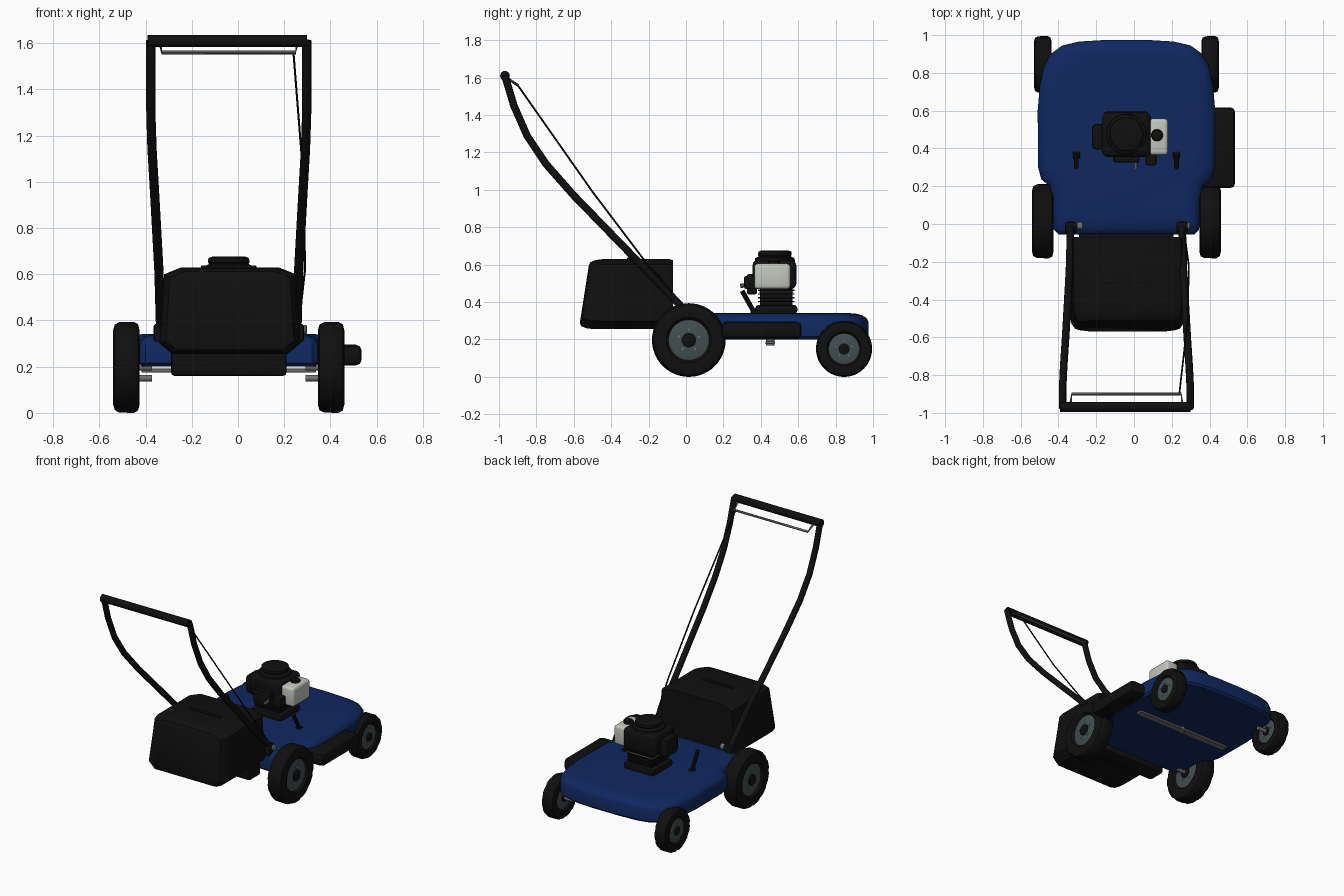
import bpy, bmesh, math
from mathutils import Vector, Matrix

if "Cube" in bpy.data.objects:
    bpy.data.objects.remove(bpy.data.objects["Cube"])

C = -0.04  # centre line of the mower in x


def mat(name, rgb):
    m = bpy.data.materials.new(name)
    m.diffuse_color = (*rgb, 1)
    m.use_nodes = True
    m.node_tree.nodes["Principled BSDF"].inputs["Base Color"].default_value = m.diffuse_color
    return m


BLUE = mat("deck_blue", (0.005, 0.021, 0.118))
BLACK = mat("black", (0.005, 0.005, 0.005))
HUB = mat("hub_grey", (0.055, 0.078, 0.082))
METAL = mat("metal_grey", (0.16, 0.165, 0.17))
LIGHT = mat("light_grey", (0.54, 0.57, 0.51))


def finish(name, bm, m):
    bmesh.ops.recalc_face_normals(bm, faces=bm.faces)
    me = bpy.data.meshes.new(name)
    bm.to_mesh(me)
    bm.free()
    me.materials.append(m)
    ob = bpy.data.objects.new(name, me)
    bpy.context.collection.objects.link(ob)
    return ob


def box(name, lo, hi, m, bevel=0.0, seg=2):
    bm = bmesh.new()
    lo, hi = Vector(lo), Vector(hi)
    s = hi - lo
    bmesh.ops.create_cube(bm, size=1, matrix=Matrix.Translation((lo + hi) / 2) @ Matrix.Diagonal((*s, 1)))
    if bevel:
        bmesh.ops.bevel(bm, geom=bm.edges[:], offset=bevel, segments=seg, profile=0.5, affect='EDGES')
    return finish(name, bm, m)


def loft(name, rings, m, closed=False):
    """Bridge equal-length rings of points; cap the ends unless closed."""
    bm = bmesh.new()
    vs = [[bm.verts.new(p) for p in r] for r in rings]
    n = len(vs[0])
    pairs = list(zip(vs, vs[1:])) + ([(vs[-1], vs[0])] if closed else [])
    for a, b in pairs:
        for i in range(n):
            j = (i + 1) % n
            bm.faces.new((a[i], a[j], b[j], b[i]))
    if not closed:
        bm.faces.new(vs[0])
        bm.faces.new(vs[-1])
    return finish(name, bm, m)


def lathe(name, profile, loc, axis, m, n=40, closed=False, lug=0.0):
    """Revolve (along, radius) points about the x or z axis."""
    rings = []
    for k, (h, r) in enumerate(profile):
        ring = []
        for i in range(n):
            rr = r - (lug if (i + (2 if h > 0 else 0)) % 4 == 0 and 0 < abs(h) and k in (3, 4, 5, 6) else 0)
            a = 2 * math.pi * i / n
            c, s = rr * math.cos(a), rr * math.sin(a)
            ring.append(Vector(loc) + (Vector((h, c, s)) if axis == 'x' else Vector((c, s, h))))
        rings.append(ring)
    return loft(name, rings, m, closed)


def tube(name, pts, r, m, n=12):
    pts = [Vector(p) for p in pts]
    rings = []
    for i, p in enumerate(pts):
        t = (pts[min(i + 1, len(pts) - 1)] - pts[max(i - 1, 0)]).normalized()
        ref = Vector((1, 0, 0)) if abs(t.x) < 0.8 else Vector((0, 0, 1))
        u = t.cross(ref).normalized()
        v = t.cross(u)
        rings.append([p + r * (math.cos(2 * math.pi * k / n) * u + math.sin(2 * math.pi * k / n) * v) for k in range(n)])
    return loft(name, rings, m)


# Deck: half outline mirrored, stacked into a rounded shell
half = [(0.36, -0.055), (0.385, -0.03), (0.39, 0.1), (0.405, 0.2), (0.45, 0.235), (0.468, 0.3), (0.47, 0.6),
        (0.458, 0.74), (0.435, 0.84), (0.395, 0.905), (0.34, 0.945), (0.25, 0.966), (0.1, 0.975)]
outline = half + [(-x, y) for x, y in reversed(half)]
layers = [(0.2, 0.015), (0.215, 0.0), (0.295, 0.0), (0.315, 0.01), (0.33, 0.035), (0.338, 0.065), (0.341, 0.1)]
loft("deck", [[(C + x * (1 - d / 0.47), 0.46 + (y - 0.46) * (1 - d / 0.515), z) for x, y in outline]
              for z, d in layers], BLUE)
box("side_discharge_chute", (0.36, 0.19, 0.205), (0.535, 0.618, 0.295), BLACK, 0.025)
box("rear_flap", (C - 0.25, -0.17, 0.16), (C + 0.25, -0.04, 0.3), BLACK, 0.015)

# Blade and shaft
box("blade", (C - 0.378, 0.425, 0.175), (C + 0.378, 0.475, 0.192), METAL, 0.003, 1)
lathe("blade_shaft", [(0.168, 0.022), (0.21, 0.022)], (C, 0.45, 0), 'z', METAL, 16)

# Wheels with hubs, caps and bolts
for side, s in (("left", -1), ("right", 1)):
    for pos, y, R, w in (("rear", 0.015, 0.197, 0.057), ("front", 0.845, 0.15, 0.046)):
        loc = (C + s * 0.443, y, R)
        h = R * 0.55
        nm = f"{pos}_{side}_"
        prof = [(-w * .72, h), (-w * .97, h * 1.12), (-w, R * .82), (-w * .88, R * .95), (-w * .55, R),
                (w * .55, R), (w * .88, R * .95), (w, R * .82), (w * .97, h * 1.12), (w * .72, h)]
        lathe(nm + "tyre", prof, loc, 'x', BLACK, 48, closed=True, lug=0.005)
        lathe(nm + "hub", [(-w * .8, h * .85), (-w * .7, h * 1.02), (w * .7, h * 1.02), (w * .8, h * .85)],
              loc, 'x', HUB)
        lathe(nm + "hub_cap", [(-w * .98, R * .16), (-w * .9, R * .2), (w * .9, R * .2), (w * .98, R * .16)],
              loc, 'x', BLACK, 20)
        for k in range(5):
            a = math.pi / 2 + k * 2 * math.pi / 5
            p = (loc[0], y + R * .29 * math.cos(a), R + R * .29 * math.sin(a))
            lathe(f"{nm}bolt_{k}", [(-w * .88, R * .035), (w * .88, R * .035)], p, 'x', METAL, 6)
        tube(nm + "axle", [(loc[0], y, R), (loc[0] - s * 0.11, y, R)], 0.014, METAL)

# Grass bag: octagonal front shape, lofted with a sloped, rounded front
octagon = [(-.21, .63), (-.285, .6), (-.305, .3), (-.25, .255), (.25, .255), (.305, .3), (.285, .6), (.21, .63)]


def bag_ring(y0, slope, k):
    return [(C + 0.005 + x * (1 - k), y0 + slope * (z - .255), .44 + (z - .44) * (1 - k)) for x, z in octagon]


loft("grass_bag", [bag_ring(-.07, 0, .03), bag_ring(-.09, 0, 0), bag_ring(-.49, .13, 0), bag_ring(-.535, .13, .03),
                   bag_ring(-.56, .13, .09), bag_ring(-.568, .13, .17)], BLACK)
box("bag_handle", (C - 0.12, -0.315, 0.625), (C + 0.12, -0.29, 0.638), BLACK, 0.004)

# Push handle: two bent side tubes and a top grip
side_path = [(.295, -.01, .36), (.302, -.25, .61), (.322, -.6, .97), (.332, -.75, 1.14), (.337, -.85, 1.29),
             (.338, -.92, 1.45), (.338, -.968, 1.61)]
for side, s in (("left", -1), ("right", 1)):
    tube(side + "_handle_tube", [(C + s * x, y, z) for x, y, z in side_path], 0.02, BLACK)
    box(side + "_handle_bracket", (C + s * .295 - .03, -.05, .3), (C + s * .295 + .03, .012, .385), BLACK, .01)
    box(side + "_deck_lever_foot", (C + s * .265 - .018, .345, .33), (C + s * .265 + .018, .385, .35), BLACK, .005)
    tube(side + "_deck_lever", [(C + s * .265, .37, .335), (C + s * .265, .3, .46)], 0.013, BLACK, 10)
for side, x in (("left", -.285), ("right", .283)):
    lathe(side + "_bracket_knob", [(-.016, .02), (.012, .02), (.016, .014)], (x, -.01, .36), 'x', METAL, 16)
tube("grip_bar", [(C - .352, -.968, 1.61), (C + .338, -.968, 1.61)], 0.026, BLACK, 16)

# Stop bail and control cable
tube("stop_bail", [(C - .297, -.96, 1.6), (C - .29, -.9, 1.56), (C + .29, -.9, 1.56), (C + .297, -.96, 1.6)],
     0.008, METAL, 8)
tube("control_cable", [(.24, -.9, 1.56), (.285, -.5, .99), (.29, -.22, .62), (.265, -.03, .4)], 0.005, BLACK, 6)

# Engine: base, finned block, shroud and recoil starter
box("engine_base", (C - .12, .37, .335), (C + .12, .595, .385), BLACK, .018)
box("engine_block", (C - .09, .395, .375), (C + .09, .57, .5), BLACK, .01)
for k in range(4):
    z = .4 + k * .02
    box(f"cooling_fin_{k}", (C - .1, .385, z), (C + .1, .58, z + .007), BLACK)
box("fin_trim", (C - .102, .39, .452), (C + .105, .575, .457), METAL)
box("engine_shroud", (C - .13, .355, .47), (C + .13, .59, .625), BLACK, .03, 3)
lathe("recoil_starter", [(.6, .11), (.635, .105), (.645, .085), (.652, .09), (.67, .088), (.677, .07), (.677, .03)],
      (C, .475, 0), 'z', BLACK, 28)
box("air_filter", (-.222, .395, .46), (-.15, .53, .585), BLACK, .02)
box("carburettor", (-.11, .325, .44), (.03, .38, .55), BLACK, .012)
box("filter_elbow", (.06, .31, .47), (.12, .38, .54), BLACK, .012)
box("fuel_tank", (.08, .365, .47), (.18, .558, .605), LIGHT, .018, 3)
lathe("fuel_cap", [(.59, .032), (.618, .032), (.624, .026)], (.122, .47, 0), 'z', BLACK, 20)
tube("starter_pull", [(.01, .36, .49), (.01, .29, .487)], 0.011, METAL, 10)

# Smooth shading with sharp edges kept
for ob in bpy.context.collection.objects:
    ob.select_set(True)
    bpy.context.view_layer.objects.active = ob
bpy.ops.object.shade_smooth_by_angle(angle=math.radians(35))
